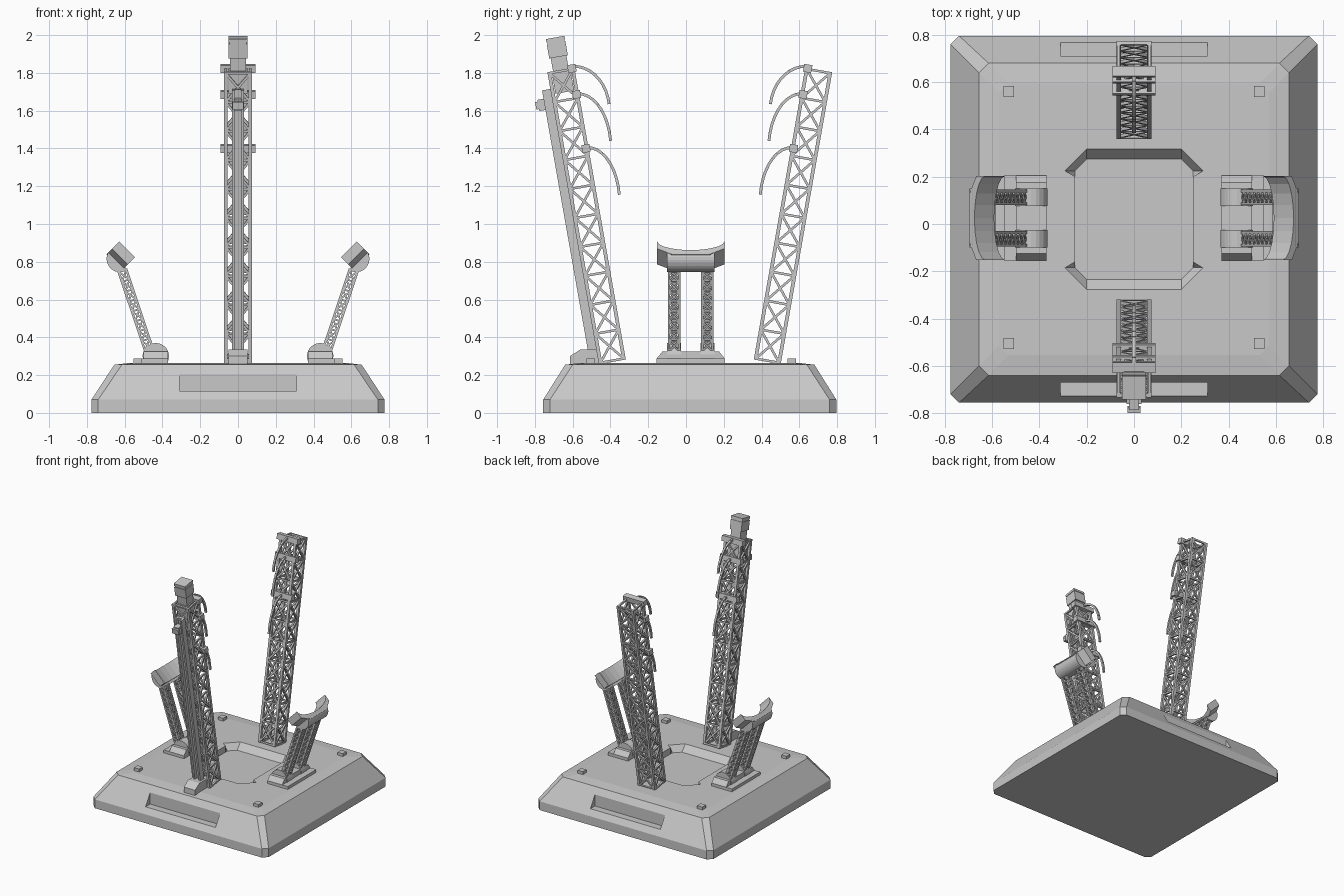
import bpy, bmesh, math
from mathutils import Matrix, Vector

if "Cube" in bpy.data.objects:
    bpy.data.objects.remove(bpy.data.objects["Cube"])

grey = bpy.data.materials.new("pad grey")
grey.diffuse_color = (0.58, 0.58, 0.58, 1)
grey.use_nodes = True
grey.node_tree.nodes["Principled BSDF"].inputs["Base Color"].default_value = grey.diffuse_color
T, I = Matrix.Translation, Matrix.Identity(4)


def finish(name, bm):
    bmesh.ops.recalc_face_normals(bm, faces=bm.faces)
    me = bpy.data.meshes.new(name)
    bm.to_mesh(me)
    bm.free()
    me.materials.append(grey)
    ob = bpy.data.objects.new(name, me)
    bpy.context.collection.objects.link(ob)
    return ob


def box(bm, M, lo, hi):
    lo, hi = Vector(lo), Vector(hi)
    bmesh.ops.create_cube(bm, size=1, matrix=M @ T((lo + hi) / 2) @ Matrix.Diagonal((*(hi - lo), 1)))


def bar(bm, M, a, b, w):
    a, b = Vector(a), Vector(b)
    d = b - a
    R = d.to_track_quat('Z', 'X').to_matrix().to_4x4()
    bmesh.ops.create_cube(bm, size=1, matrix=M @ T((a + b) / 2) @ R @ Matrix.Diagonal((w, w, d.length, 1)))


def loft(bm, M, rings):
    vs = [[bm.verts.new(M @ Vector(p)) for p in r] for r in rings]
    n = len(vs[0])
    for a, b in zip(vs, vs[1:]):
        for i in range(n):
            bm.faces.new((a[i], a[(i + 1) % n], b[(i + 1) % n], b[i]))
    bm.faces.new(vs[0])
    bm.faces.new(vs[-1])


def truss(bm, M, wx, wy, length, n, chord, brace):
    x, y = wx / 2 - chord / 2, wy / 2 - chord / 2
    cs = [(-x, -y), (x, -y), (x, y), (-x, y)]
    for c in cs:
        bar(bm, M, (*c, 0), (*c, length), chord)
    h = (length - brace) / n
    for k in range(n + 1):
        z = k * h + brace / 2
        for i in range(4):
            p, q = cs[i], cs[(i + 1) % 4]
            bar(bm, M, (*p, z), (*q, z), brace)
            if k < n:
                bar(bm, M, (*p, z), (*q, z + h), brace)
                bar(bm, M, (*q, z), (*p, z + h), brace)


# Base: chamfered square pad with sloped sides
CY = 0.02


def oct_ring(hx, hy, c, z):
    return [(sx * px, CY + sy * py, z) for sx, sy, pts in (
        (1, 1, ((hx, hy - c), (hx - c, hy))), (-1, 1, ((hx - c, hy), (hx, hy - c))),
        (-1, -1, ((hx, hy - c), (hx - c, hy))), (1, -1, ((hx - c, hy), (hx, hy - c))))
        for px, py in pts]


bm = bmesh.new()
loft(bm, I, [oct_ring(.776, .776, .036, 0), oct_ring(.776, .776, .036, .07),
             oct_ring(.655, .66, .04, .255), oct_ring(.57, .575, .04, .265)])
base = finish("base", bm)

# Cutters: central pit with sloped ends, and a notch in the front and back slopes
bm = bmesh.new()


def pit(pts, z):
    q = [(x, y) for x, y in pts]
    q += [(-x, y) for x, y in reversed(pts)]
    q += [(-x, -y) for x, y in pts] + [(x, -y) for x, y in reversed(pts)]
    return [(x, CY + y, z) for x, y in q]


outer = [(.25, .18), (.292, .205), (.2, .298)]
inner = [(.25, .18), (.25, .205), (.2, .254)]
loft(bm, I, [pit(inner, .215), pit(outer, .266), pit(outer, .3)])
box(bm, I, (-.31, -.9, .115), (.31, CY - .69, .212))
box(bm, I, (-.31, CY + .69, .115), (.31, .9, .212))
cutter = finish("cutter", bm)
cutter.hide_render = True
mod = base.modifiers.new("cut", 'BOOLEAN')
mod.operation, mod.solver, mod.object = 'DIFFERENCE', 'EXACT', cutter
dg = bpy.context.evaluated_depsgraph_get()
base.data = bpy.data.meshes.new_from_object(base.evaluated_get(dg))
base.modifiers.clear()
bpy.data.objects.remove(cutter)

# Small deck blocks
bm = bmesh.new()
for x in (-.53, .53):
    for y in (-.505, .56):
        box(bm, I, (x - .023, y - .023, .25), (x + .023, y + .023, .288))
finish("deck_blocks", bm)

# Two leaning lattice towers, the rear mirrored from the front
F = T((0, -.39, .27)) @ Matrix.Rotation(math.radians(10), 4, 'X')
FLIP = T((0, 2 * CY, 0)) @ Matrix.Diagonal((1, -1, 1, 1))
arms = [((-.595, 1.835), (-.407, 1.635)), ((-.572, 1.69), (-.399, 1.44)), ((-.52, 1.405), (-.353, 1.155))]
for side, S in (("front", I), ("rear", FLIP)):
    bm = bmesh.new()
    truss(bm, S @ F, .15, .145, 1.57, 10, .019, .013)
    finish(side + "_tower", bm)
    # Crossbars on the inner face
    bm = bmesh.new()
    for t in (1.567, 1.427, 1.137):
        box(bm, S @ F, (-.092, .037, t - .021), (.092, .081, t + .021))
    finish(side + "_tower_crossbars", bm)
    # Drooping umbilical arms
    bm = bmesh.new()
    for (y0, z0), (y1, z1) in arms:
        top = math.radians(82)
        pts = []
        for k in range(10):
            a = top * k / 9
            pts.append((0, y0 + (y1 - y0) * math.sin(a) / math.sin(top),
                        z0 - (z0 - z1) * (1 - math.cos(a)) / (1 - math.cos(top))))
        for p, q in zip(pts, pts[1:]):
            bar(bm, S, p, q, .015)
    finish(side + "_umbilical_arms", bm)

# Rail on the outer face of the front tower, with its end knob
bm = bmesh.new()
box(bm, F, (-.03, -.09, .03), (.03, -.07, 1.48))
for s in (-1, 1):
    box(bm, F, (s * .024 - .007, -.117, .03), (s * .024 + .007, -.07, 1.48))
finish("tower_rail", bm)
bm = bmesh.new()
box(bm, F, (-.022, -.15, 1.375), (.022, -.1, 1.435))
box(bm, F, (-.028, -.164, 1.385), (.028, -.142, 1.425))
finish("rail_knob", bm)

# Foot of the rail: stepped wedge
bm = bmesh.new()
prof = [(-.615, .25), (-.615, .3), (-.56, .335), (-.47, .335), (-.46, .25)]
loft(bm, I, [[(x, y, z) for y, z in prof] for x in (-.05, .05)])
finish("rail_foot", bm)

# Head on top of the front tower
bm = bmesh.new()
box(bm, F, (-.05, -.05, 1.45), (.05, .05, 1.57))
box(bm, F, (-.042, -.042, 1.55), (.042, .042, 1.64))
box(bm, F, (-.05, -.05, 1.64), (.05, .05, 1.715))
box(bm, F, (-.046, -.046, 1.715), (.046, .046, 1.725))
box(bm, F, (-.05, -.05, 1.725), (.05, .05, 1.744))
finish("tower_head", bm)

# Side supports: base, hinges, lattice legs and tilted cradle
YC = .025
LEGS = (YC - .088, YC + .088)
LEAN = Matrix.Rotation(math.radians(18.5), 4, 'Y')
for side, S in (("right", I), ("left", Matrix.Diagonal((-1, 1, 1, 1)))):
    bm = bmesh.new()
    box(bm, S, (.37, YC - .18, .25), (.55, YC + .18, .288))
    loft(bm, S, [[(x, YC + sy * h, z) for x, sy in ((.37, -1), (.5, -1), (.5, 1), (.37, 1))]
                 for h, z in ((.18, .288), (.15, .325))])
    finish(side + "_support_base", bm)

    bm = bmesh.new()
    for y in LEGS:
        ring = [(.435 + .07 * math.cos(a), .3 + .07 * math.sin(a))
                for a in [math.radians(-25 + 230 * k / 14) for k in range(15)]]
        loft(bm, S, [[(x, yy, z) for x, z in ring] for yy in (y - .037, y + .037)])
    finish(side + "_support_hinges", bm)

    bm = bmesh.new()
    for y in LEGS:
        truss(bm, S @ T((.47, y, .33)) @ LEAN, .055, .066, .45, 8, .012, .009)
    finish(side + "_support_legs", bm)

    # Cradle frame: local x = out and down, local z = out and up
    C = S @ T((.545, YC, .825)) @ Matrix.Rotation(math.radians(45), 4, 'Y')
    bm = bmesh.new()
    arc = [(.066 * math.cos(math.radians(a)), .178 * math.sin(math.radians(a))) for a in range(-90, 91, 18)]
    prof = arc + [(.055, .178), (.097, .1), (.097, -.1), (.055, -.178)]
    loft(bm, C, [[(e, y, f) for e, y in prof] for f in (0, .118)])
    finish(side + "_cradle", bm)

    # Rounded pivot drum under the cradle
    bm = bmesh.new()
    ring = [(.064 + .07 * math.cos(a), .05 + .07 * math.sin(a))
            for a in [math.radians(-80 + 160 * k / 12) for k in range(13)]]
    loft(bm, C, [[(e, y, f) for e, f in ring] for y in (-.125, .125)])
    finish(side + "_cradle_drum", bm)
